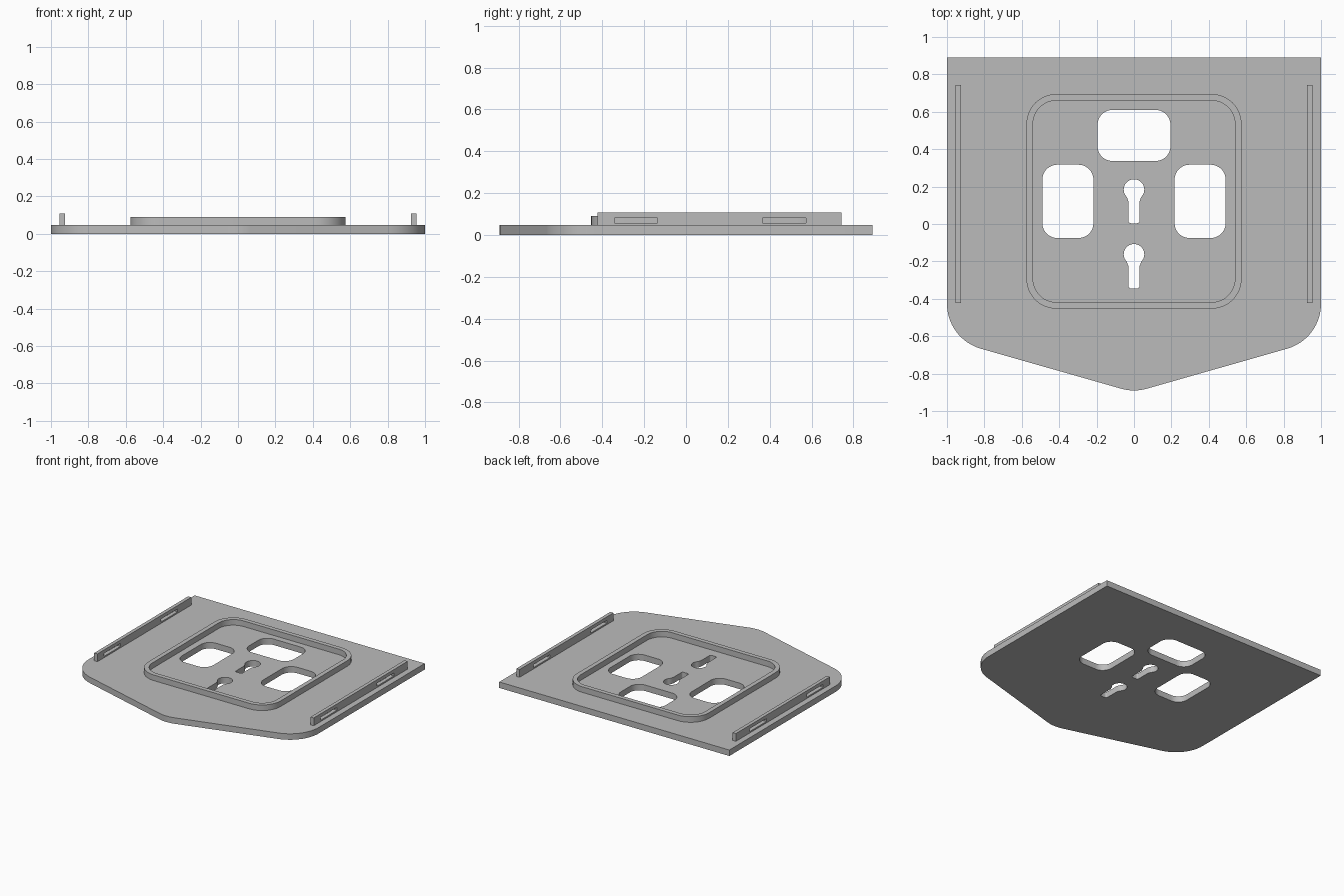
import bpy
import bmesh
from math import radians, sin, cos, tan, atan2, pi
from mathutils import Vector

if "Cube" in bpy.data.objects:
    bpy.data.objects.remove(bpy.data.objects["Cube"], do_unlink=True)

grey = bpy.data.materials.new("plain grey")
grey.use_nodes = True
COLOUR = (0.5, 0.5, 0.5, 1)
grey.diffuse_color = COLOUR
grey.node_tree.nodes["Principled BSDF"].inputs["Base Color"].default_value = COLOUR

PLATE_TOP, RIM_TOP, RAIL_TOP = 0.047, 0.091, 0.108
SINK = 0.005


def rounded(corners, steps=12):
    """Outline through (x, y, radius) corners, each replaced by a tangent arc."""
    points = []
    for i, (x, y, r) in enumerate(corners):
        p = Vector((x, y))
        if r == 0:
            points.append(p)
            continue
        a = (Vector(corners[i - 1][:2]) - p).normalized()
        b = (Vector(corners[(i + 1) % len(corners)][:2]) - p).normalized()
        half = a.angle(b) / 2
        centre = p + (a + b).normalized() * r / sin(half)
        start = p + a * r / tan(half) - centre
        end = p + b * r / tan(half) - centre
        a0 = atan2(start.y, start.x)
        sweep = (atan2(end.y, end.x) - a0 + pi) % (2 * pi) - pi
        for k in range(steps + 1):
            t = a0 + sweep * k / steps
            points.append(centre + Vector((cos(t), sin(t))) * r)
    return points


def rect(x0, x1, y0, y1, r=0.0):
    return rounded([(x0, y0, r), (x1, y0, r), (x1, y1, r), (x0, y1, r)])


def keyhole(cy, bottom, r=0.055, w=0.029):
    """Round head with a narrow slot hanging below it."""
    head = [Vector((r * cos(radians(a)), cy + r * sin(radians(a))))
            for a in range(-45, 226, 9)]
    neck = cy - r - 0.01
    slot = rounded([(-w, neck, 0), (-w, bottom, 0.012),
                    (w, bottom, 0.012), (w, neck, 0)], 5)
    return head + slot


def extrude(name, outlines, depth, location, rotation=(0, 0, 0)):
    """Solid from an outline and its holes, thickness centred on location."""
    curve = bpy.data.curves.new(name, "CURVE")
    curve.dimensions = "2D"
    curve.fill_mode = "BOTH"
    curve.extrude = depth / 2
    for outline in outlines:
        spline = curve.splines.new("POLY")
        spline.points.add(len(outline) - 1)
        for point, co in zip(spline.points, outline):
            point.co = (co.x, co.y, 0, 1)
        spline.use_cyclic_u = True
    obj = bpy.data.objects.new(name, curve)
    bpy.context.collection.objects.link(obj)
    obj.location = location
    obj.rotation_euler = rotation
    bpy.ops.object.select_all(action="DESELECT")
    obj.select_set(True)
    bpy.context.view_layer.objects.active = obj
    bpy.ops.object.convert(target="MESH")
    obj = bpy.context.object
    obj.name = name
    bm = bmesh.new()
    bm.from_mesh(obj.data)
    bmesh.ops.remove_doubles(bm, verts=bm.verts, dist=0.0002)
    bmesh.ops.recalc_face_normals(bm, faces=bm.faces)
    bm.to_mesh(obj.data)
    bm.free()
    obj.data.materials.clear()
    obj.data.materials.append(grey)
    bpy.ops.object.shade_smooth_by_angle(angle=radians(30))
    return obj


# Base plate with rounded shoulders, a blunt point, windows and keyholes
plate_outline = rounded([(-1, 0.89, 0), (-1, -0.615, 0.25), (0, -0.9, 0.25),
                         (1, -0.615, 0.25), (1, 0.89, 0)], 16)
openings = [rect(-0.195, 0.195, 0.337, 0.61, 0.08),
            rect(-0.49, -0.217, -0.075, 0.317, 0.08),
            rect(0.217, 0.49, -0.075, 0.317, 0.08),
            keyhole(0.184, 0.004), keyhole(-0.162, -0.344)]
extrude("base_plate", [plate_outline] + openings, PLATE_TOP, (0, 0, PLATE_TOP / 2))

# Raised square rim around the openings
rim_bottom = PLATE_TOP - SINK
extrude("raised_rim",
        [rect(-0.575, 0.575, -0.453, 0.695, 0.16),
         rect(-0.54, 0.54, -0.418, 0.66, 0.125)],
        RIM_TOP - rim_bottom, (0, 0, (RIM_TOP + rim_bottom) / 2))

# Upright side rails, each with two slots cut through
for side, x in (("left", 0.94), ("right", -0.94)):
    extrude(side + "_rail",
            [rect(-0.422, 0.743, PLATE_TOP - SINK, RAIL_TOP),
             rect(-0.341, -0.135, 0.058, 0.081),
             rect(0.365, 0.573, 0.058, 0.081)],
            0.028, (x, 0, 0), (pi / 2, 0, pi / 2))
